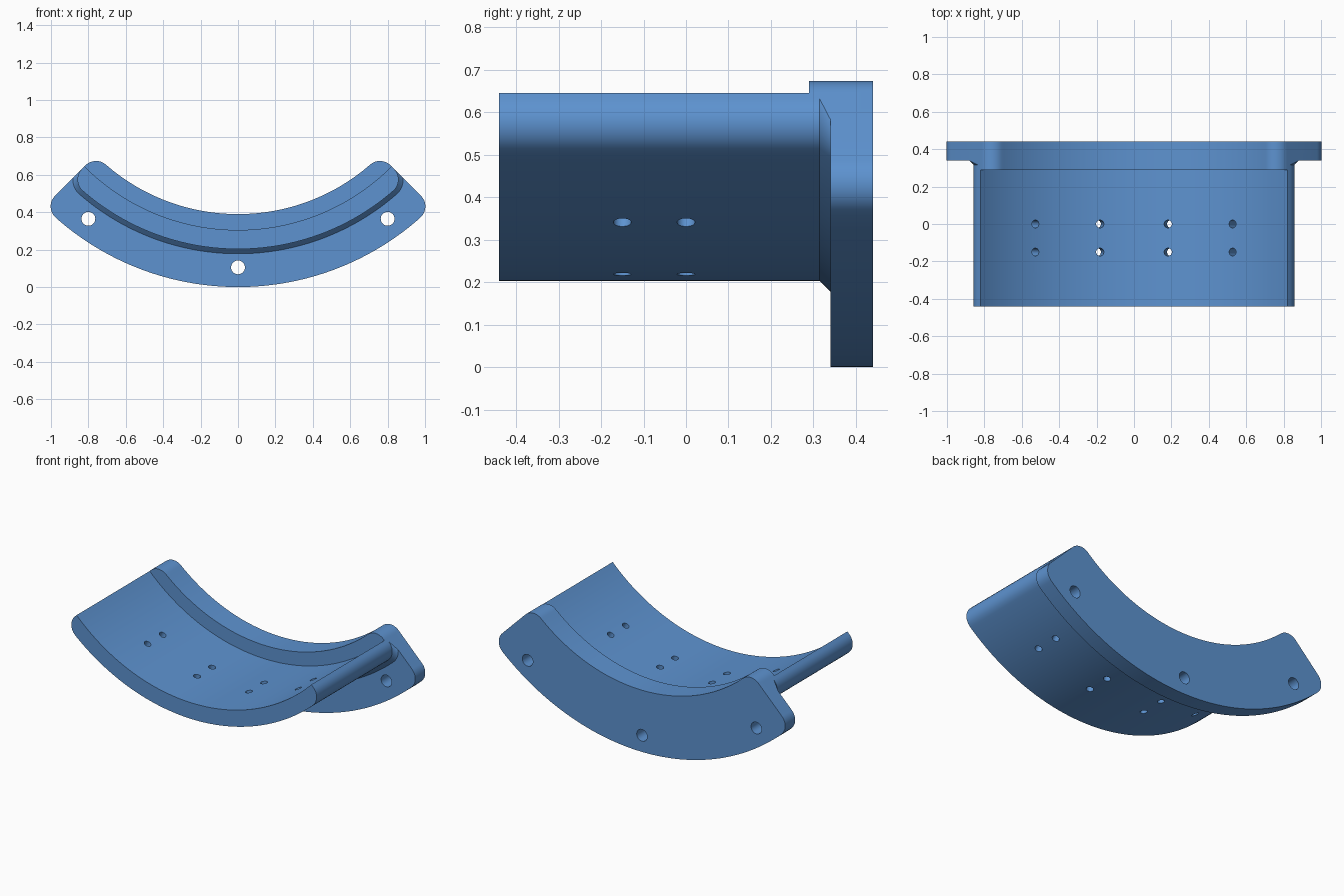
import bpy, bmesh, math
from mathutils import Matrix, Vector

if "Cube" in bpy.data.objects:
    bpy.data.objects.remove(bpy.data.objects["Cube"])

ZC = 1.466            # height of the common arc centre
END = math.radians(-45)   # direction of the right end face
FILLET = 0.08
STEPS, CORNER = 48, 12

blue = bpy.data.materials.new("steel blue")
blue.diffuse_color = (0.11, 0.29, 0.63, 1)
blue.use_nodes = True
blue.node_tree.nodes["Principled BSDF"].inputs["Base Color"].default_value = blue.diffuse_color


def polar(r, a, c=(0, 0)):
    return (c[0] + r * math.cos(a), c[1] + r * math.sin(a))


def sweep(r, a0, a1, n, c=(0, 0)):
    return [polar(r, a0 + (a1 - a0) * i / n, c) for i in range(n + 1)]


def fillet_centre(r):
    # point at radius r lying one fillet radius inside the end face
    a = END - math.asin(FILLET / r)
    return polar(r, a), a


def section(ri, ro, round_in=False, round_out=False, grow=0.0):
    """Quarter-ring outline with optional rounded inner and outer corners."""
    down = -math.pi / 2
    half = []
    if round_in:
        c, a = fillet_centre(ri + FILLET)
        half += sweep(ri, down, a, STEPS)
        half += sweep(FILLET, a + math.pi, -END, CORNER, c)[1:]
    else:
        half += sweep(ri, down, END, STEPS)
    if round_out:
        c, a = fillet_centre(ro - FILLET)
        start = -END - math.acos(FILLET / (FILLET + grow))
        half += sweep(FILLET + grow, start, a, CORNER, c)
        half += sweep(ro + grow, a, down, STEPS)[1:]
    else:
        half += sweep(ro, END, down, STEPS)
    half[0], half[-1] = (0, half[0][1]), (0, half[-1][1])
    mirrored = [(-x, z) for x, z in reversed(half[1:-1])]
    return half + mirrored


def finish(name, bm):
    bmesh.ops.recalc_face_normals(bm, faces=bm.faces)
    me = bpy.data.meshes.new(name)
    bm.to_mesh(me)
    bm.free()
    me.materials.append(blue)
    ob = bpy.data.objects.new(name, me)
    bpy.context.collection.objects.link(ob)
    return ob


def loft(name, rings):
    """Closed solid through outlines placed at successive depths."""
    bm = bmesh.new()
    loops = [[bm.verts.new((x, y, z + ZC)) for x, z in pts] for y, pts in rings]
    for a, b in zip(loops, loops[1:]):
        for i in range(len(a)):
            j = (i + 1) % len(a)
            bm.faces.new((a[i], a[j], b[j], b[i]))
    bm.faces.new(loops[0])
    bm.faces.new(loops[-1])
    return finish(name, bm)


def boolean(target, tool, operation):
    mod = target.modifiers.new(operation.lower(), 'BOOLEAN')
    mod.operation, mod.object, mod.solver = operation, tool, 'EXACT'
    bpy.context.view_layer.objects.active = target
    bpy.ops.object.modifier_apply(modifier=mod.name)
    bpy.data.objects.remove(tool)


# curved shell, flaring into a chamfer where it meets the flange
plain = section(1.161, 1.263, round_out=True)
flared = section(1.161, 1.263, round_out=True, grow=0.025)
bracket = loft("curved_bracket", [(-0.44, plain), (0.315, plain),
                                  (0.34, flared), (0.39, flared)])

# mounting flange and the raised inner lip in front of it
flange = loft("flange", [(y, section(1.076, 1.466, True, True)) for y in (0.34, 0.44)])
lip = loft("inner_lip", [(y, section(1.076, 1.17, True)) for y in (0.29, 0.34)])
boolean(flange, lip, 'UNION')
boolean(bracket, flange, 'UNION')

# drill holes: three through the flange, eight radial ones through the shell
bm = bmesh.new()


def drill(radius, depth, dist, degrees, y, axis=None):
    a = math.radians(degrees)
    out = Vector((math.sin(a), 0, -math.cos(a)))
    turn = (axis or out).to_track_quat('Z', 'Y').to_matrix().to_4x4()
    place = Matrix.Translation(out * dist + Vector((0, y, ZC))) @ turn
    bmesh.ops.create_cone(bm, cap_ends=True, segments=32, radius1=radius,
                          radius2=radius, depth=depth, matrix=place)


for deg in (-36, 0, 36):
    drill(0.037, 0.3, 1.361, deg, 0.39, Vector((0, 1, 0)))
for deg in (-27, -9, 9, 27):
    for y in (-0.15, 0):
        drill(0.021, 0.3, 1.21, deg, y)
cutter = finish("hole_cutter", bm)
cutter.hide_render = True
boolean(bracket, cutter, 'DIFFERENCE')

# smooth curved faces, crisp edges
bpy.ops.object.select_all(action='DESELECT')
bracket.select_set(True)
bpy.context.view_layer.objects.active = bracket
bpy.ops.object.shade_smooth_by_angle(angle=math.radians(25))
